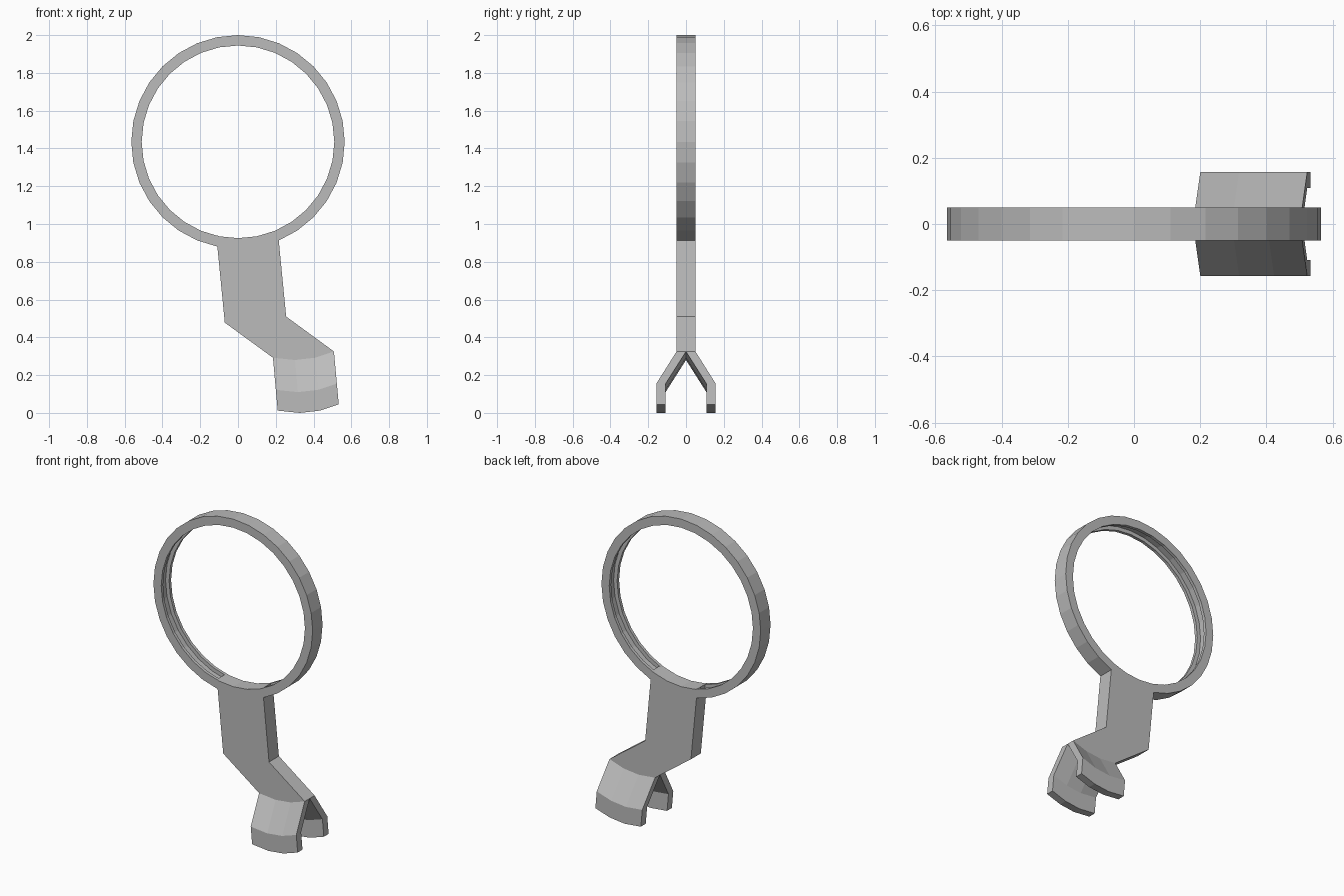
import bpy, math

if "Cube" in bpy.data.objects:
    bpy.data.objects.remove(bpy.data.objects["Cube"])

grey = bpy.data.materials.new("plain grey")
grey.diffuse_color = (0.5, 0.5, 0.5, 1)
grey.use_nodes = True
grey.node_tree.nodes["Principled BSDF"].inputs["Base Color"].default_value = grey.diffuse_color


def make(name, verts, faces):
    mesh = bpy.data.meshes.new(name)
    mesh.from_pydata(verts, [], faces)
    mesh.materials.append(grey)
    mesh.update()
    obj = bpy.data.objects.new(name, mesh)
    bpy.context.collection.objects.link(obj)
    return obj


# Ring: grooved section swept round in flat segments
CZ, R_OUT, R_IN, HALF, N = 1.435, 0.565, 0.51, 0.05, 32
LIP, FLOOR = 0.03, 0.535
section = [(R_OUT, -HALF), (R_OUT, HALF), (R_IN, HALF), (R_IN, LIP),
           (FLOOR, LIP), (FLOOR, -LIP), (R_IN, -LIP), (R_IN, -HALF)]
K = len(section)
verts, faces = [], []
for i in range(N):
    a = 2 * math.pi * i / N
    verts += [(r * math.cos(a), y, CZ + r * math.sin(a)) for r, y in section]
    j = (i + 1) % N
    for k in range(K):
        m = (k + 1) % K
        faces.append((i * K + k, i * K + m, j * K + m, j * K + k))
make("ring", verts, faces)

# Curved lower edge of the handle, shared with the fork
edge = [(0.185, 0.292), (0.302, 0.28), (0.408, 0.292), (0.508, 0.325)]

# Cranked handle: outline extruded through the thickness
arc = [(R_IN * math.cos(math.radians(d)), CZ + R_IN * math.sin(math.radians(d)))
       for d in (292.5, 281.25, 270, 258.75)]
outline = ([(-0.115, 0.941), (-0.07, 0.478)] + edge
           + [(0.255, 0.51), (0.21, 0.971)] + arc)
n = len(outline)
verts = [(x, y, z) for y in (-HALF, HALF) for x, z in outline]
faces = [tuple(range(n)), tuple(range(2 * n - 1, n - 1, -1))]
faces += [(i, n + i, n + (i + 1) % n, (i + 1) % n)
          for i in range(n) if i not in (2, 3, 4)]   # left open where the fork joins
make("handle", verts, faces)

# Fork prongs: bent section lofted along the curved edge; drop leans to +x
prong = [(0.05, 0), (0.157, -0.17), (0.157, -0.28),
         (0.108, -0.28), (0.108, -0.17), (0, 0)]
K = len(prong)
for side, name in ((-1, "front_prong"), (1, "back_prong")):
    verts = [(x - 0.09 * d, side * y, z + d) for x, z in edge for y, d in prong]
    faces = []
    for i in range(len(edge) - 1):
        for k in range(K - 1):
            a, b = i * K + k, (i + 1) * K + k
            f = (a, b, b + 1, a + 1)
            faces.append(f if side < 0 else f[::-1])
    # end caps, upper and lower halves of the bent section
    last = (len(edge) - 1) * K
    for q in ((0, 1, 4, 5), (1, 2, 3, 4)):
        lo, hi = q, tuple(last + v for v in reversed(q))
        faces += [lo, hi] if side < 0 else [lo[::-1], hi[::-1]]
    make(name, verts, faces)

# Consistent outward normals on the closed parts
for name in ("ring", "handle"):
    obj = bpy.data.objects[name]
    bpy.context.view_layer.objects.active = obj
    obj.select_set(True)
    bpy.ops.object.mode_set(mode='EDIT')
    bpy.ops.mesh.select_all(action='SELECT')
    bpy.ops.mesh.normals_make_consistent(inside=False)
    bpy.ops.object.mode_set(mode='OBJECT')
    obj.select_set(False)
